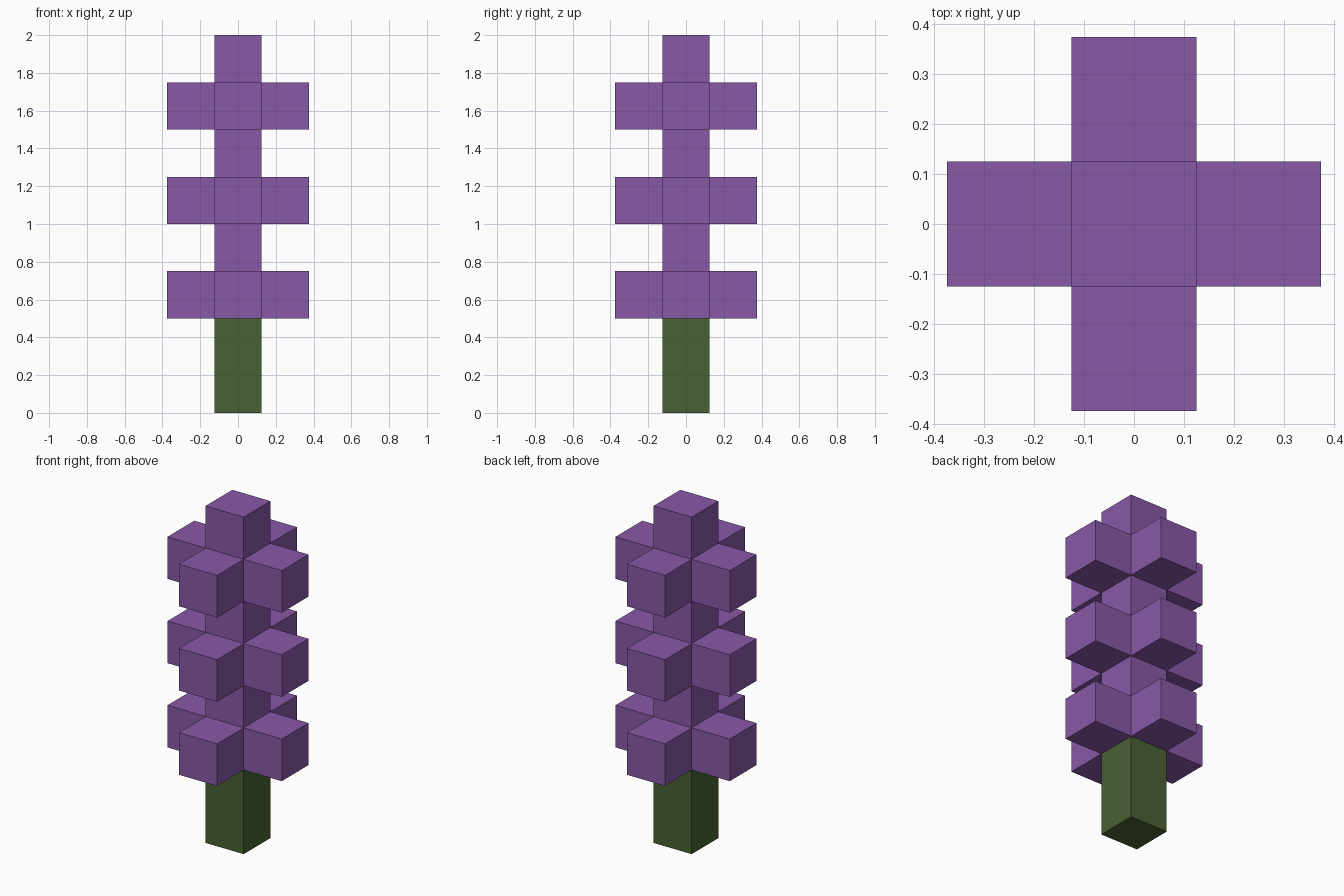
import bpy
import bmesh

cube = bpy.data.objects.get("Cube")
if cube:
    bpy.data.objects.remove(cube, do_unlink=True)

U = 0.25  # block size


def make_material(name, color):
    mat = bpy.data.materials.new(name)
    mat.use_nodes = True
    mat.diffuse_color = color
    mat.node_tree.nodes["Principled BSDF"].inputs["Base Color"].default_value = color
    return mat


def block(bm, z):
    """Add one block whose underside is at height z."""
    verts = bmesh.ops.create_cube(bm, size=U)["verts"]
    bmesh.ops.translate(bm, verts=verts, vec=(0, 0, z + U / 2))


def push_out(bm, face, distance):
    """Extrude one face along its normal and return the new cap."""
    offset = face.normal * distance
    cap = bmesh.ops.extrude_discrete_faces(bm, faces=[face])["faces"][0]
    bmesh.ops.translate(bm, verts=cap.verts[:], vec=offset)
    bm.normal_update()
    return cap


def top_face(bm):
    return max(bm.faces, key=lambda f: f.calc_center_median().z)


def finish(bm, name, mat):
    bmesh.ops.recalc_face_normals(bm, faces=bm.faces[:])
    mesh = bpy.data.meshes.new(name)
    bm.to_mesh(mesh)
    bm.free()
    mesh.materials.append(mat)
    obj = bpy.data.objects.new(name, mesh)
    bpy.context.collection.objects.link(obj)
    return obj


purple = make_material("petal purple", (0.25, 0.098, 0.39, 1))
green = make_material("stem green", (0.069, 0.120, 0.033, 1))

# Stem: a square post two blocks tall
bm = bmesh.new()
block(bm, 0)
bm.normal_update()
push_out(bm, top_face(bm), U)
finish(bm, "stem", green)

# Blossom spike: six stacked blocks, with four petals on every other block
bm = bmesh.new()
block(bm, 2 * U)
bm.normal_update()
for _ in range(5):
    push_out(bm, top_face(bm), U)

petal_heights = [(2.5 + 2 * i) * U for i in range(3)]
petal_bases = [f for f in bm.faces if abs(f.normal.z) < 0.5
               and any(abs(f.calc_center_median().z - h) < 0.01 for h in petal_heights)]
for face in petal_bases:
    push_out(bm, face, U)
finish(bm, "blossom_spike", purple)
